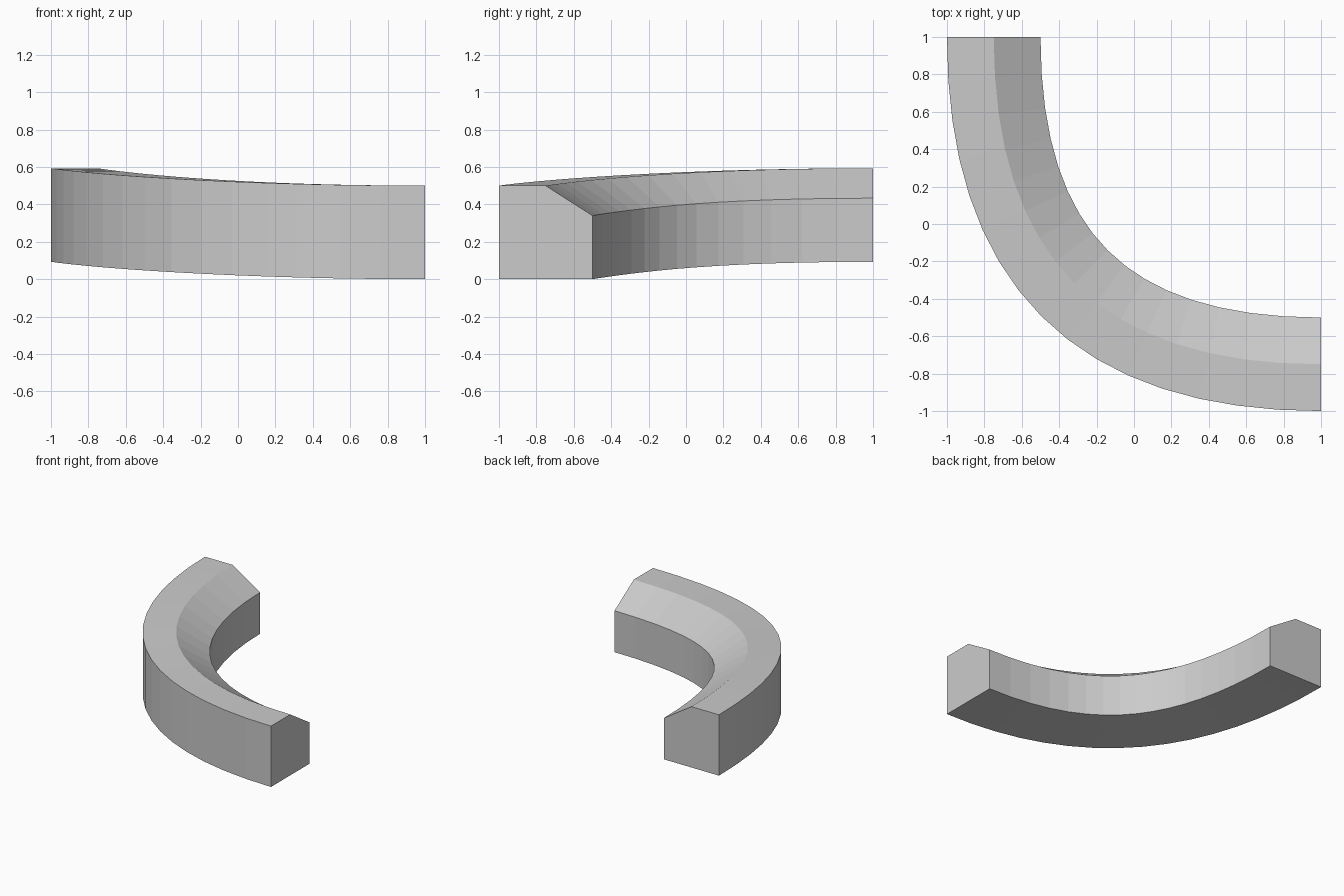
import bpy, bmesh
from mathutils import Vector

if "Cube" in bpy.data.objects:
    bpy.data.objects.remove(bpy.data.objects["Cube"])

SEGMENTS = 16
RISE = 0.093
HANDLE = 1.18

# Centre line: quarter bend that climbs gently from the right end to the back end
p0 = Vector((1, -0.75, 0))
p1 = Vector((1 - HANDLE, -0.75, 0))
p2 = Vector((-0.75, 1 - HANDLE, RISE))
p3 = Vector((-0.75, 1, RISE))

# Cross-section: (offset towards the inside of the bend, height)
profile = [(-0.25, 0), (0.25, 0), (0.25, 0.34), (0, 0.5), (-0.25, 0.5)]


def point(t):
    u = 1 - t
    return p0 * u**3 + p1 * (3 * u * u * t) + p2 * (3 * u * t * t) + p3 * t**3


def inward(t):
    u = 1 - t
    d = (p1 - p0) * (u * u) + (p2 - p1) * (2 * u * t) + (p3 - p2) * (t * t)
    return Vector((d.y, -d.x, 0)).normalized()


# Sweep the section along the centre line
bm = bmesh.new()
rings = []
for i in range(SEGMENTS + 1):
    t = i / SEGMENTS
    c, n = point(t), inward(t)
    rings.append([bm.verts.new(c + n * o + Vector((0, 0, h))) for o, h in profile])

for a, b in zip(rings, rings[1:]):
    for j in range(len(profile)):
        k = (j + 1) % len(profile)
        bm.faces.new((a[j], a[k], b[k], b[j]))

# End caps
bm.faces.new(rings[0])
bm.faces.new(rings[-1])
bmesh.ops.recalc_face_normals(bm, faces=bm.faces)

mesh = bpy.data.meshes.new("curved_kerb")
bm.to_mesh(mesh)
bm.free()
kerb = bpy.data.objects.new("curved_kerb", mesh)
bpy.context.collection.objects.link(kerb)
